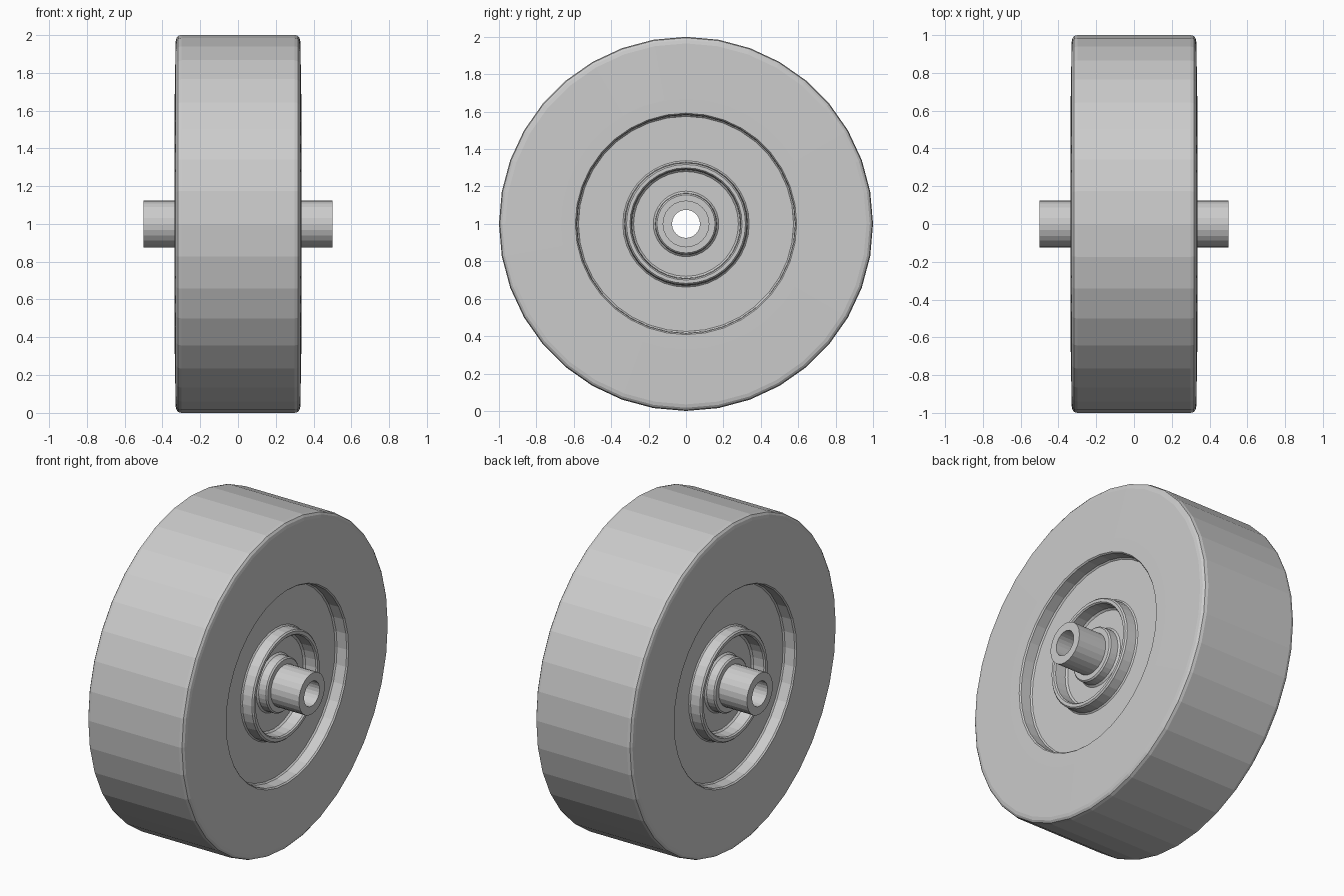
import bpy, bmesh, math

if "Cube" in bpy.data.objects:
    bpy.data.objects.remove(bpy.data.objects["Cube"])


def lathe(name, half, segments, closed=False):
    """Revolve a mirrored (x, radius) half profile around the x axis at z = 1."""
    profile = half + [(-x, r) for x, r in reversed(half)]
    bm = bmesh.new()
    rings = []
    for i in range(segments):
        a = 2 * math.pi * i / segments
        rings.append([bm.verts.new((x, r * math.sin(a), 1 + r * math.cos(a)))
                      for x, r in profile])
    n = len(profile)
    for i in range(segments):
        p, q = rings[i], rings[(i + 1) % segments]
        for j in range(n if closed else n - 1):
            k = (j + 1) % n
            bm.faces.new((p[j], p[k], q[k], q[j]))
    bmesh.ops.recalc_face_normals(bm, faces=bm.faces)
    mesh = bpy.data.meshes.new(name)
    bm.to_mesh(mesh)
    bm.free()
    obj = bpy.data.objects.new(name, mesh)
    bpy.context.collection.objects.link(obj)
    return obj


# Wheel body: boss, inner groove, raised ring, dished web, sidewall, tread
lathe("wheel_body", [
    (0.31, 0.12), (0.31, 0.155), (0.302, 0.163), (0.255, 0.165),
    (0.245, 0.175), (0.245, 0.28), (0.255, 0.29),
    (0.322, 0.293), (0.33, 0.30), (0.33, 0.318), (0.322, 0.326),
    (0.262, 0.33), (0.255, 0.338),
    (0.255, 0.575), (0.263, 0.583), (0.327, 0.585), (0.335, 0.592),
    (0.335, 0.67), (0.33, 0.965), (0.326, 0.983), (0.317, 0.995), (0.30, 1.0),
], 36, closed=True)

# Hollow axle sleeve
lathe("axle_sleeve", [(0.5, 0.075), (0.5, 0.125)], 24, closed=True)
